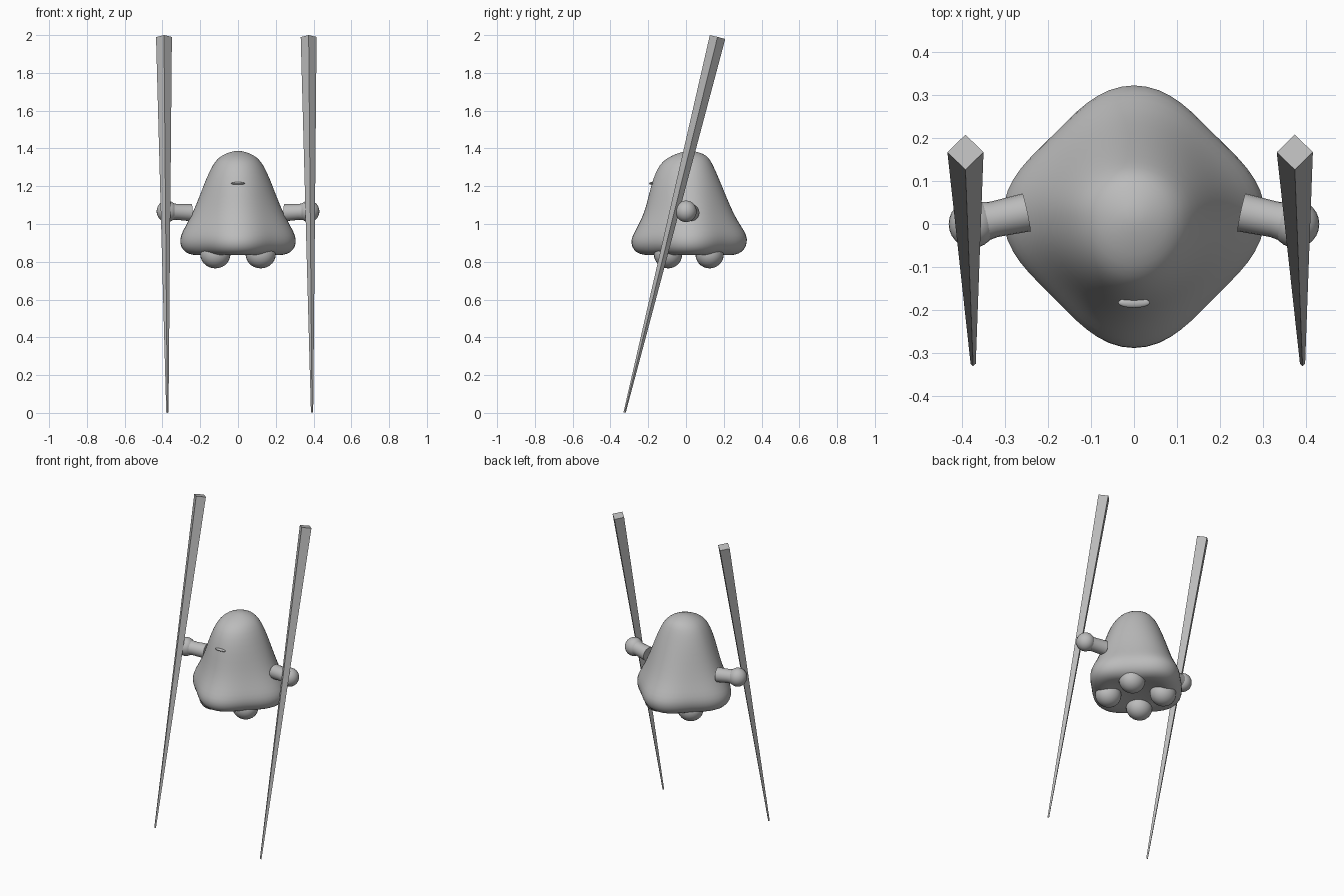
import bpy, bmesh, math
from mathutils import Vector

if "Cube" in bpy.data.objects:
    bpy.data.objects.remove(bpy.data.objects["Cube"])

grey = bpy.data.materials.new("soft grey")
grey.diffuse_color = (0.5, 0.5, 0.5, 1)
grey.use_nodes = True
grey.node_tree.nodes["Principled BSDF"].inputs["Base Color"].default_value = grey.diffuse_color


def make(name, bm, smooth=True):
    bmesh.ops.recalc_face_normals(bm, faces=bm.faces)
    me = bpy.data.meshes.new(name)
    bm.to_mesh(me)
    bm.free()
    me.materials.append(grey)
    for p in me.polygons:
        p.use_smooth = smooth
    ob = bpy.data.objects.new(name, me)
    bpy.context.collection.objects.link(ob)
    return ob


def loft(bm, rings):
    """Skin a list of closed point loops and cap both ends."""
    loops = [[bm.verts.new(p) for p in ring] for ring in rings]
    n = len(loops[0])
    for a, b in zip(loops, loops[1:]):
        for i in range(n):
            j = (i + 1) % n
            bm.faces.new((a[i], a[j], b[j], b[i]))
    bm.faces.new(loops[0])
    bm.faces.new(loops[-1])


def tube(bm, stations, sides, turn=0.0):
    """Round or faceted tube along straight stations of (centre, radius)."""
    axis = (Vector(stations[-1][0]) - Vector(stations[0][0])).normalized()
    ref = Vector((1, 0, 0)) if abs(axis.x) < 0.7 else Vector((0, 0, 1))
    u = (ref - axis * ref.dot(axis)).normalized()
    v = axis.cross(u)
    angles = [turn + i * math.tau / sides for i in range(sides)]
    loft(bm, [[Vector(c) + r * (u * math.cos(t) + v * math.sin(t)) for t in angles]
              for c, r in stations])


def ellipsoid(name, centre, size):
    bm = bmesh.new()
    bmesh.ops.create_uvsphere(bm, u_segments=24, v_segments=14, radius=1)
    for v in bm.verts:
        v.co = Vector([c + s * k for c, s, k in zip(centre, size, v.co)])
    return make(name, bm)


# Bell body: height, half width, front depth, back depth, four-lobe amount
profile = [
    (1.387, 0.012, 0.01, 0.012, 0), (1.382, 0.04, 0.04, 0.042, 0),
    (1.365, 0.085, 0.09, 0.088, 0), (1.335, 0.12, 0.145, 0.112, 0),
    (1.28, 0.152, 0.18, 0.138, 0.01), (1.20, 0.185, 0.208, 0.172, 0.03),
    (1.10, 0.223, 0.23, 0.213, 0.06), (1.02, 0.262, 0.26, 0.252, 0.09),
    (0.96, 0.298, 0.295, 0.295, 0.12), (0.92, 0.312, 0.315, 0.31, 0.14),
    (0.88, 0.308, 0.312, 0.302, 0.15), (0.85, 0.285, 0.29, 0.28, 0.17),
    (0.835, 0.245, 0.25, 0.24, 0.18), (0.835, 0.20, 0.20, 0.20, 0.15),
    (0.85, 0.14, 0.14, 0.14, 0.05), (0.86, 0.05, 0.05, 0.05, 0),
]
rings = []
for z, w, f, b, lobe in profile:
    ring = []
    for i in range(32):
        t = i * math.tau / 32
        k = 1 - lobe * (1 - math.cos(4 * t)) / 2
        depth = b if math.sin(t) > 0 else f
        ring.append((w * k * math.cos(t), 0.02 + depth * k * math.sin(t), z))
    rings.append(ring)
bm = bmesh.new()
loft(bm, rings)
body = make("body", bm)
sub = body.modifiers.new("smooth", "SUBSURF")
sub.levels = sub.render_levels = 1

# Four round feet
for side, sx in (("left", -1), ("right", 1)):
    for end, y in (("front", -0.095), ("back", 0.125)):
        ellipsoid(f"{side}_{end}_foot", (0.12 * sx, y, 0.84), (0.08, 0.075, 0.075))

# Arms with rounded hands
for side, sx in (("left", -1), ("right", 1)):
    root, hand = Vector((0.25 * sx, 0.027, 1.06)), Vector((0.376 * sx, 0, 1.067))
    bm = bmesh.new()
    tube(bm, [(root, 0.045), (root.lerp(hand, 0.6), 0.042), (hand, 0.05)], 20)
    make(f"{side}_arm", bm)
    bpy.context.view_layer.objects.active = bpy.data.objects[f"{side}_arm"]
    bpy.data.objects[f"{side}_arm"].select_set(True)
    bpy.ops.object.shade_smooth_by_angle()
    bpy.ops.object.select_all(action="DESELECT")
    ellipsoid(f"{side}_hand", hand, (0.055, 0.056, 0.057))

# Long tapered square sticks, both leaning the same way
for side, x in (("left", 0.0), ("right", 0.766)):
    bm = bmesh.new()
    tube(bm, [((x - 0.392, 0.167, 1.99), 0.042),
              ((x - 0.374, -0.325, 0.002), 0.006)], 4)
    make(f"{side}_stick", bm, smooth=False)

# Small closed mouth
ellipsoid("mouth", (0, -0.183, 1.215), (0.037, 0.012, 0.007))
